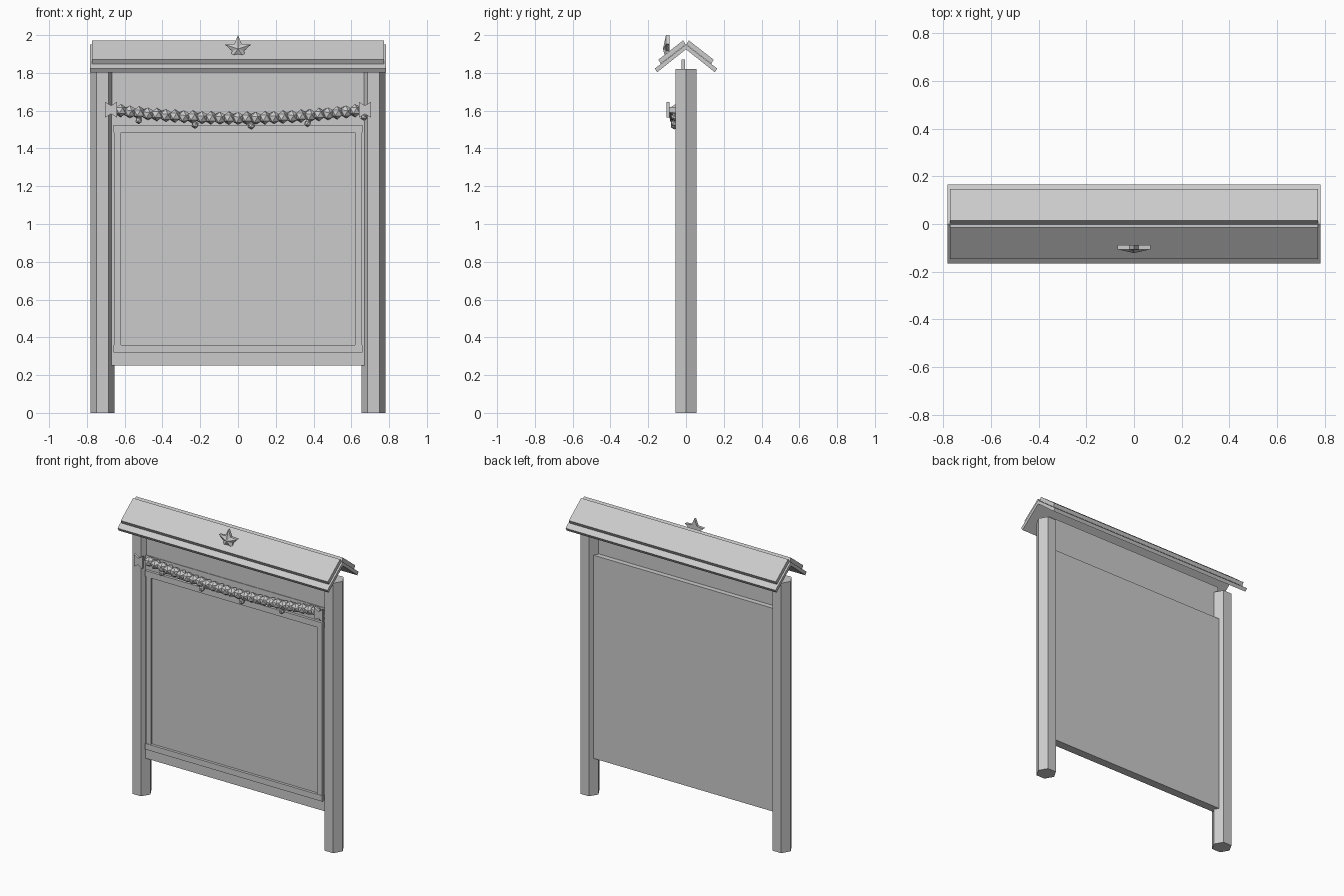
import bpy, bmesh, math
from mathutils import Vector, Matrix

old = bpy.data.objects.get("Cube")
if old:
    bpy.data.objects.remove(old, do_unlink=True)

GREY = (0.6, 0.6, 0.6, 1.0)
grey = bpy.data.materials.new("plain grey")
grey.use_nodes = True
grey.diffuse_color = GREY
grey.node_tree.nodes["Principled BSDF"].inputs["Base Color"].default_value = GREY


def finish(name, bm):
    bmesh.ops.recalc_face_normals(bm, faces=bm.faces)
    mesh = bpy.data.meshes.new(name)
    bm.to_mesh(mesh)
    bm.free()
    mesh.materials.append(grey)
    obj = bpy.data.objects.new(name, mesh)
    bpy.context.collection.objects.link(obj)
    return obj


def box(name, x, y, z):
    """Box from (low, high) ranges."""
    bm = bmesh.new()
    size = [b - a for a, b in (x, y, z)]
    mid = [(a + b) / 2 for a, b in (x, y, z)]
    bmesh.ops.create_cube(bm, size=1, matrix=Matrix.Translation(mid) @ Matrix.Diagonal((*size, 1)))
    return finish(name, bm)


def prism(name, outline, offset):
    """Closed outline of 3D points swept along an offset."""
    bm = bmesh.new()
    face = bm.faces.new([bm.verts.new(p) for p in outline])
    new = bmesh.ops.extrude_face_region(bm, geom=[face])["geom"]
    bmesh.ops.translate(bm, vec=offset, verts=[v for v in new if isinstance(v, bmesh.types.BMVert)])
    return finish(name, bm)


def add_ball(bm, centre, radius, turn=0.0):
    bmesh.ops.create_icosphere(bm, subdivisions=1, radius=radius,
                               matrix=Matrix.Translation(centre) @ Matrix.Rotation(turn, 4, 'X'))


# Hexagonal posts
for side, label in ((1, "left"), (-1, "right")):
    ring = [(side * 0.717 + 0.064 * math.cos(i * math.pi / 3),
             0.064 * math.sin(i * math.pi / 3), 0) for i in range(6)]
    prism(label + "_post", ring, (0, 0, 1.82))

# Boards between the posts
box("main_board", (-0.69, 0.69), (-0.028, 0.03), (0.25, 1.62))
box("upper_board", (-0.69, 0.69), (-0.024, -0.004), (1.6, 1.87))

# Raised frame on the front of the board
box("top_frame_bar", (-0.66, 0.66), (-0.046, -0.02), (1.485, 1.525))
box("bottom_frame_bar", (-0.66, 0.66), (-0.046, -0.02), (0.32, 0.36))
for side, label in ((1, "left"), (-1, "right")):
    box(label + "_frame_bar", sorted((side * 0.62, side * 0.656)), (-0.043, -0.02), (0.36, 1.485))

# Folded lower roof
half = [(0.165, 1.823), (0.153, 1.803)]
chevron = [(0, 1.95), *half, (0, 1.925)] + [(-y, z) for y, z in reversed(half)]
prism("lower_roof", [(-0.783, y, z) for y, z in chevron], (1.566, 0, 0))

# Two upper roof slabs with a notch along the ridge
slab = [(0.015, 1.972), (0.146, 1.87), (0.134, 1.848), (0.002, 1.95)]
for side, label in ((1, "back"), (-1, "front")):
    prism(label + "_roof_slab", [(-0.772, side * y, z) for y, z in slab], (1.544, 0, 0))

# Faceted star: rim with raised centres
bm = bmesh.new()
rims = []
for y in (-0.106, -0.088):
    rim = []
    for i in range(10):
        r = 0.033 if i % 2 else 0.073
        a = i * math.pi / 5
        rim.append(bm.verts.new((r * math.sin(a), y, 1.927 + r * math.cos(a))))
    rims.append(rim)
tip = bm.verts.new((0, -0.122, 1.927))
for i in range(10):
    j = (i + 1) % 10
    bm.faces.new((rims[0][i], rims[0][j], tip))
    bm.faces.new((rims[0][i], rims[0][j], rims[1][j], rims[1][i]))
bm.faces.new(rims[1])
finish("star", bm)


# Sagging garland of faceted clumps
def sag(x):
    return 1.56 + 0.04 * (x / 0.62) ** 2


bm = bmesh.new()
COUNT = 27
for i in range(COUNT):
    x = -0.62 + 1.24 * i / (COUNT - 1)
    add_ball(bm, (x, -0.055, sag(x)), 0.035, 0.3 * (i % 2))
finish("garland", bm)

# Hanging baubles
bm = bmesh.new()
for i in range(5):
    x = -0.525 + 0.298 * i
    add_ball(bm, (x, -0.062, sag(x) - 0.04), 0.02)
finish("baubles", bm)

# Bows at the garland ends
bow = [(-0.032, 0.042), (0, 0.022), (0.032, 0.042), (0.032, -0.042), (0, -0.022), (-0.032, -0.042)]
for side, label in ((1, "left"), (-1, "right")):
    prism(label + "_bow", [(side * 0.672 + x, -0.104, 1.605 + z) for x, z in bow], (0, 0.016, 0))
    box(label + "_bow_knot", (side * 0.672 - 0.01, side * 0.672 + 0.01), (-0.09, -0.05), (1.59, 1.62))
